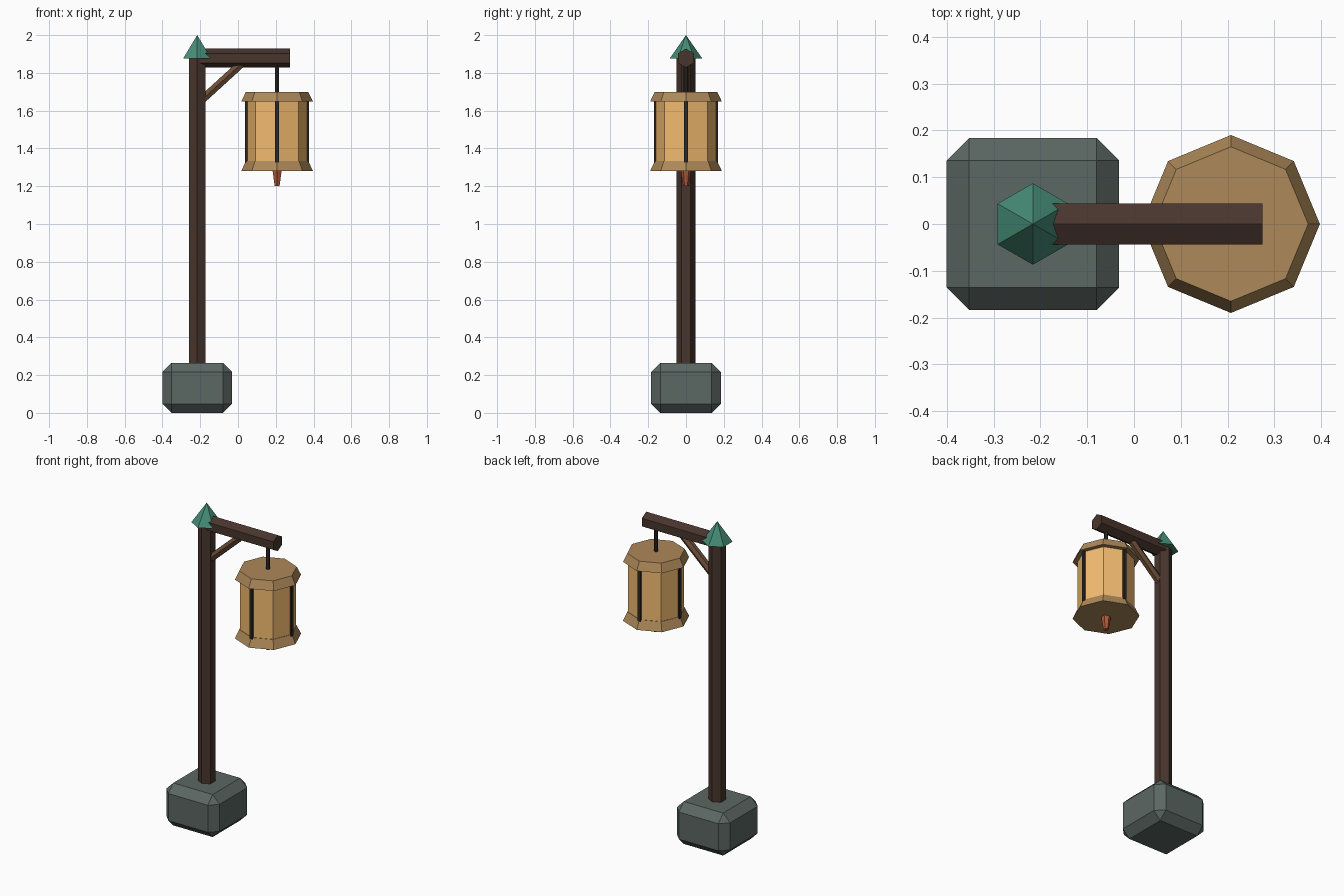
import bpy, bmesh, math
from mathutils import Vector

if "Cube" in bpy.data.objects:
    bpy.data.objects.remove(bpy.data.objects["Cube"])


def material(name, rgb):
    m = bpy.data.materials.new(name)
    m.diffuse_color = (*rgb, 1)
    m.use_nodes = True
    m.node_tree.nodes["Principled BSDF"].inputs["Base Color"].default_value = m.diffuse_color
    return m


STONE = material("stone", (0.105, 0.135, 0.125))
DARK_WOOD = material("dark_wood", (0.065, 0.036, 0.027))
LIGHT_WOOD = material("light_wood", (0.15, 0.075, 0.04))
ROOF = material("green_roof", (0.06, 0.26, 0.18))
TAN = material("tan_rim", (0.42, 0.25, 0.10))
PAPER = material("warm_paper", (0.90, 0.50, 0.16))
IRON = material("dark_iron", (0.025, 0.02, 0.018))
RED = material("red_tassel", (0.45, 0.10, 0.04))


def finish(name, bm, mat):
    bmesh.ops.recalc_face_normals(bm, faces=bm.faces)
    mesh = bpy.data.meshes.new(name)
    bm.to_mesh(mesh)
    bm.free()
    mesh.materials.append(mat)
    ob = bpy.data.objects.new(name, mesh)
    bpy.context.collection.objects.link(ob)
    return ob


def prism(name, start, end, r0, r1, sides, corner, mat):
    """Tapered prism from start to end; one corner points along `corner`."""
    bm = bmesh.new()
    start, end, u = Vector(start), Vector(end), Vector(corner)
    v = (end - start).normalized().cross(u)

    def ring(centre, r):
        if r == 0:
            return [bm.verts.new(centre)] * sides
        angles = [math.tau * i / sides for i in range(sides)]
        return [bm.verts.new(centre + r * (u * math.cos(a) + v * math.sin(a))) for a in angles]

    low, high = ring(start, r0), ring(end, r1)
    for i in range(sides):
        j = (i + 1) % sides
        quad = [low[i], low[j], high[j], high[i]]
        bm.faces.new(list(dict.fromkeys(quad)))
    bm.faces.new(low[::-1])
    if r1 > 0:
        bm.faces.new(high)
    return finish(name, bm, mat)


def box(name, centre, size, mat, bevel=0):
    bm = bmesh.new()
    bmesh.ops.create_cube(bm, size=1)
    bmesh.ops.scale(bm, vec=size, verts=bm.verts)
    if bevel:
        bmesh.ops.bevel(bm, geom=bm.edges[:], offset=bevel, segments=1, affect='EDGES')
    ob = finish(name, bm, mat)
    ob.location = centre
    return ob


X, Y, Z = (1, 0, 0), (0, 1, 0), (0, 0, 1)
PX, LX = -0.216, 0.207  # post and lantern axes

# Stone foot, post and pointed cap
box("stone_base", (PX, 0, 0.1325), (0.368, 0.368, 0.265), STONE, 0.048)
prism("post", (PX, 0, 0.25), (PX, 0, 1.89), 0.05, 0.05, 6, Y, DARK_WOOD)
prism("post_cap", (PX, 0, 1.875), (PX, 0, 2.0), 0.087, 0, 6, Y, ROOF)

# Arm, diagonal brace and hanger
prism("arm", (PX + 0.01, 0, 1.878), (0.275, 0, 1.878), 0.05, 0.05, 6, Z, DARK_WOOD)
prism("brace", (-0.205, 0, 1.645), (0.025, 0, 1.855), 0.024, 0.024, 6, Y, LIGHT_WOOD)
prism("hanger", (LX, 0, 1.68), (LX, 0, 1.85), 0.012, 0.012, 6, Y, IRON)

# Lantern body between two flared rims
prism("lantern_body", (LX, 0, 1.32), (LX, 0, 1.66), 0.162, 0.162, 8, X, PAPER)
prism("lantern_top_rim", (LX, 0, 1.648), (LX, 0, 1.70), 0.19, 0.165, 8, X, TAN)
prism("lantern_bottom_rim", (LX, 0, 1.28), (LX, 0, 1.334), 0.19, 0.165, 8, X, TAN)

# Four upright ribs on alternate corners
for i in range(4):
    a = i * math.pi / 2
    box(f"lantern_rib_{i + 1}", (LX + 0.16 * math.cos(a), 0.16 * math.sin(a), 1.49),
        (0.02, 0.02, 0.33), IRON)

# Tassel
prism("tassel", (LX, 0, 1.20), (LX, 0, 1.285), 0.015, 0.028, 6, Y, RED)
